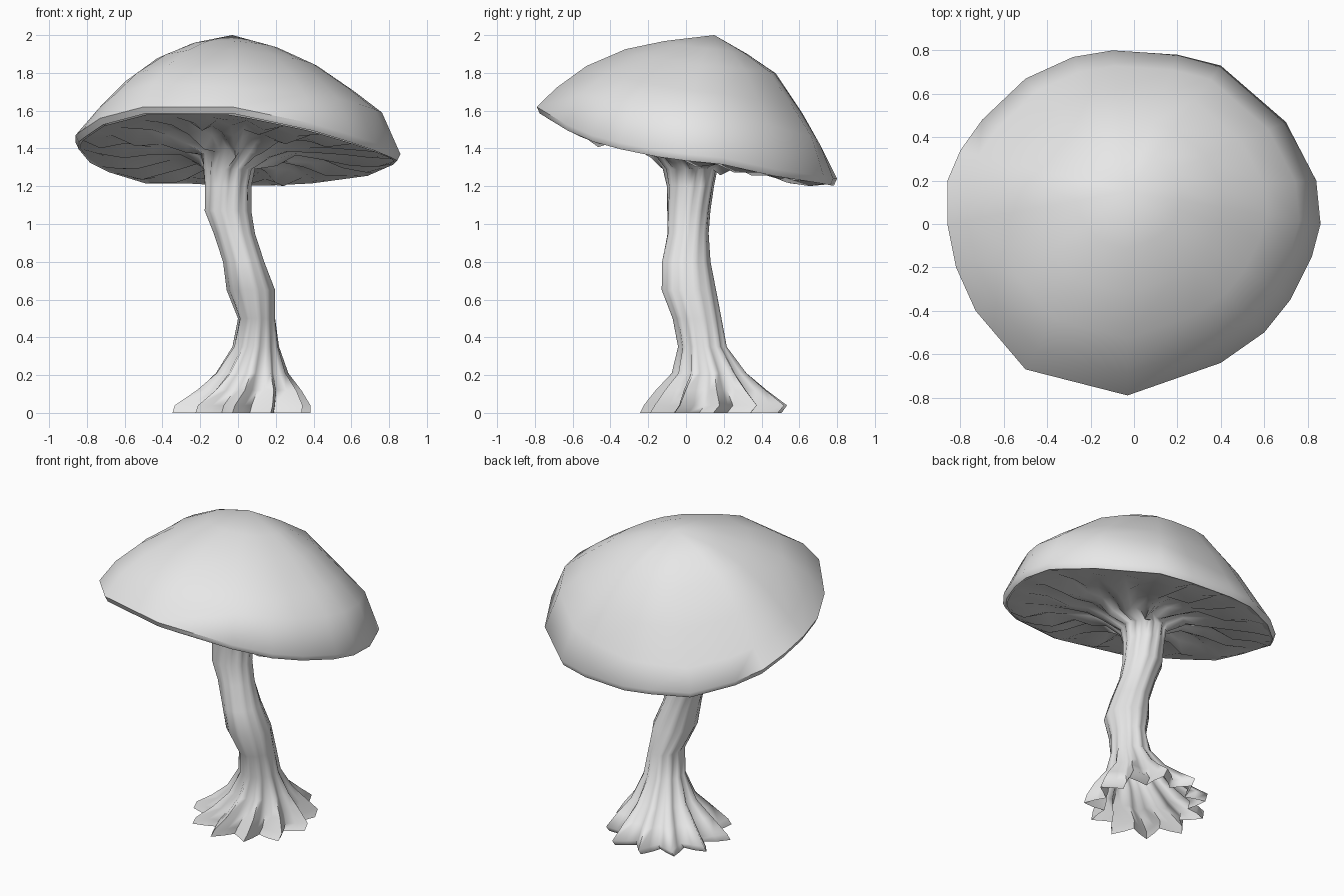
import bpy, bmesh, math, random
from mathutils import Vector

random.seed(4)
if "Cube" in bpy.data.objects:
    bpy.data.objects.remove(bpy.data.objects["Cube"])

grey = bpy.data.materials.new("plain grey")
grey.use_nodes = True
grey.diffuse_color = (0.8, 0.8, 0.8, 1)
grey.node_tree.nodes["Principled BSDF"].inputs["Base Color"].default_value = (0.8, 0.8, 0.8, 1)

# Cap rim, counter-clockwise from the left side
RIM = [Vector(p) for p in (
    (0.86, 0, 1.36), (0.84, 0.2, 1.34), (0.7, 0.47, 1.28), (0.4, 0.73, 1.24), (0.2, 0.78, 1.23),
    (-0.1, 0.8, 1.23), (-0.28, 0.77, 1.24), (-0.5, 0.67, 1.24), (-0.7, 0.48, 1.3),
    (-0.8, 0.34, 1.35), (-0.86, 0.2, 1.42), (-0.86, 0, 1.46), (-0.82, -0.2, 1.49),
    (-0.73, -0.4, 1.55), (-0.5, -0.67, 1.61), (-0.03, -0.79, 1.61), (0.4, -0.64, 1.52),
    (0.6, -0.5, 1.46), (0.72, -0.35, 1.42), (0.82, -0.15, 1.38))]
HUB = Vector((0, 0, 1.41))
PEAK = Vector((-0.03, 0.15, 2))
LOBES = 11
SEGMENTS = LOBES * 4


def rim_at(angle):
    """Point of the cap rim in a given direction."""
    d = Vector((math.cos(angle), math.sin(angle)))
    for a, b in zip(RIM, RIM[1:] + RIM[:1]):
        e = (b - a).xy
        det = d.cross(e)
        r, s = a.xy.cross(e) / det, a.xy.cross(d) / det
        if r > 0 and -1e-6 <= s <= 1 + 1e-6:
            return a.lerp(b, s)
    return RIM[0]


def loft(name, rings, sharp, tip=None):
    """Skin a list of rings, with an optional closing point."""
    bm = bmesh.new()
    loops = [[bm.verts.new(p) for p in ring] for ring in rings]
    n = len(loops[0])
    for low, high in zip(loops, loops[1:]):
        for i in range(n):
            j = (i + 1) % n
            bm.faces.new((low[i], low[j], high[j], high[i]))
    if tip:
        top = bm.verts.new(tip)
        for i in range(n):
            bm.faces.new((loops[-1][i], loops[-1][(i + 1) % n], top))
    mesh = bpy.data.meshes.new(name)
    bm.to_mesh(mesh)
    bm.free()
    mesh.materials.append(grey)
    obj = bpy.data.objects.new(name, mesh)
    bpy.context.collection.objects.link(obj)
    bpy.ops.object.select_all(action="DESELECT")
    bpy.context.view_layer.objects.active = obj
    obj.select_set(True)
    bpy.ops.object.shade_smooth_by_angle(angle=math.radians(sharp))


# Cap: a thin rolled lip, then rings rising towards an off-centre peak.
# Each row is one ring's rise in eight directions, from the left side round.
INWARD = (0.11, 0.28, 0.5, 0.72)
RISE = (
    (0.36, 0.34, 0.2, 0.18, 0.2, 0.36, 0.28, 0.38),
    (0.54, 0.52, 0.46, 0.45, 0.48, 0.6, 0.58, 0.58),
    (0.75, 0.75, 0.74, 0.72, 0.75, 0.79, 0.81, 0.78),
    (0.89, 0.88, 0.86, 0.88, 0.9, 0.92, 0.92, 0.91))
cap_rings = []
for scale, drop in [(0.93, 0.01), (0.98, 0.025), (1, -0.01)]:
    cap_rings.append([(p.x * scale, p.y * scale, p.z - drop) for p in RIM])
for inward, rises in zip(INWARD, RISE):
    ring = []
    for p in RIM:
        sector = math.atan2(p.y, p.x) % math.tau / (math.tau / 8)
        k, blend = int(sector) % 8, sector % 1
        rise = rises[k] * (1 - blend) + rises[(k + 1) % 8] * blend
        q = p.lerp(PEAK, inward)
        ring.append((q.x, q.y, p.z + (PEAK.z - p.z) * rise))
    cap_rings.append(ring)
loft("cap", cap_rings, 60, PEAK)

# Stem: height, x range, y range, depth of the grooves
STEM = [
    (0, -0.34, 0.39, -0.23, 0.52, 0.3),
    (0.04, -0.33, 0.39, -0.21, 0.55, 0.3),
    (0.12, -0.22, 0.34, -0.15, 0.44, 0.26),
    (0.21, -0.12, 0.27, -0.07, 0.33, 0.2),
    (0.35, -0.03, 0.22, -0.04, 0.22, 0.11),
    (0.5, 0, 0.2, -0.07, 0.19, 0.07),
    (0.65, -0.06, 0.2, -0.13, 0.16, 0.05),
    (0.8, -0.08, 0.14, -0.13, 0.13, 0.05),
    (0.95, -0.13, 0.09, -0.1, 0.12, 0.05),
    (1.07, -0.18, 0.07, -0.1, 0.13, 0.06),
    (1.2, -0.18, 0.07, -0.1, 0.15, 0.09),
    (1.29, -0.19, 0.09, -0.12, 0.17, 0.14),
]
TWIST = 0.5
reach = [random.uniform(0.95, 1.08) for _ in range(LOBES)]


def lobe(i):
    """Ridge height around the stem: 1 on a ridge, 0 in a groove."""
    return (1, 0.45, 0, 0.45)[i % 4]


def turn(i, z):
    return math.tau * i / SEGMENTS + TWIST * z


rings = []
for z, x0, x1, y0, y1, groove in STEM:
    ring = []
    for i in range(SEGMENTS):
        a = turn(i, z)
        size = 1 - groove * (1 - lobe(i))
        size *= 1 + (reach[((i + 1) // 4) % LOBES] - 1) * min(1, groove * 3)
        ring.append(((x0 + x1) / 2 + (x1 - x0) / 2 * size * math.cos(a),
                     (y0 + y1) / 2 + (y1 - y0) / 2 * size * math.sin(a), z))
    rings.append(ring)

# Gills: the stem's ridges fan out under the cap and fork towards the rim
for out, lift, ridge in [(0.24, -0.06, 0.06), (0.36, -0.025, 0.07), (0.52, -0.015, 0.07),
                         (0.7, -0.02, 0.06), (0.86, -0.03, 0.04), (0.97, -0.025, 0)]:
    ring = []
    for i in range(SEGMENTS):
        p = HUB.lerp(rim_at(turn(i, STEM[-1][0])), out)
        forked = lobe(i) if out < 0.6 else 1 - i % 2
        wobble = random.uniform(0.3, 1.2)
        ring.append((p.x, p.y, p.z + lift - ridge * (forked * wobble - 0.3)))
    rings.append(ring)
loft("stem_and_gills", rings, 80)
